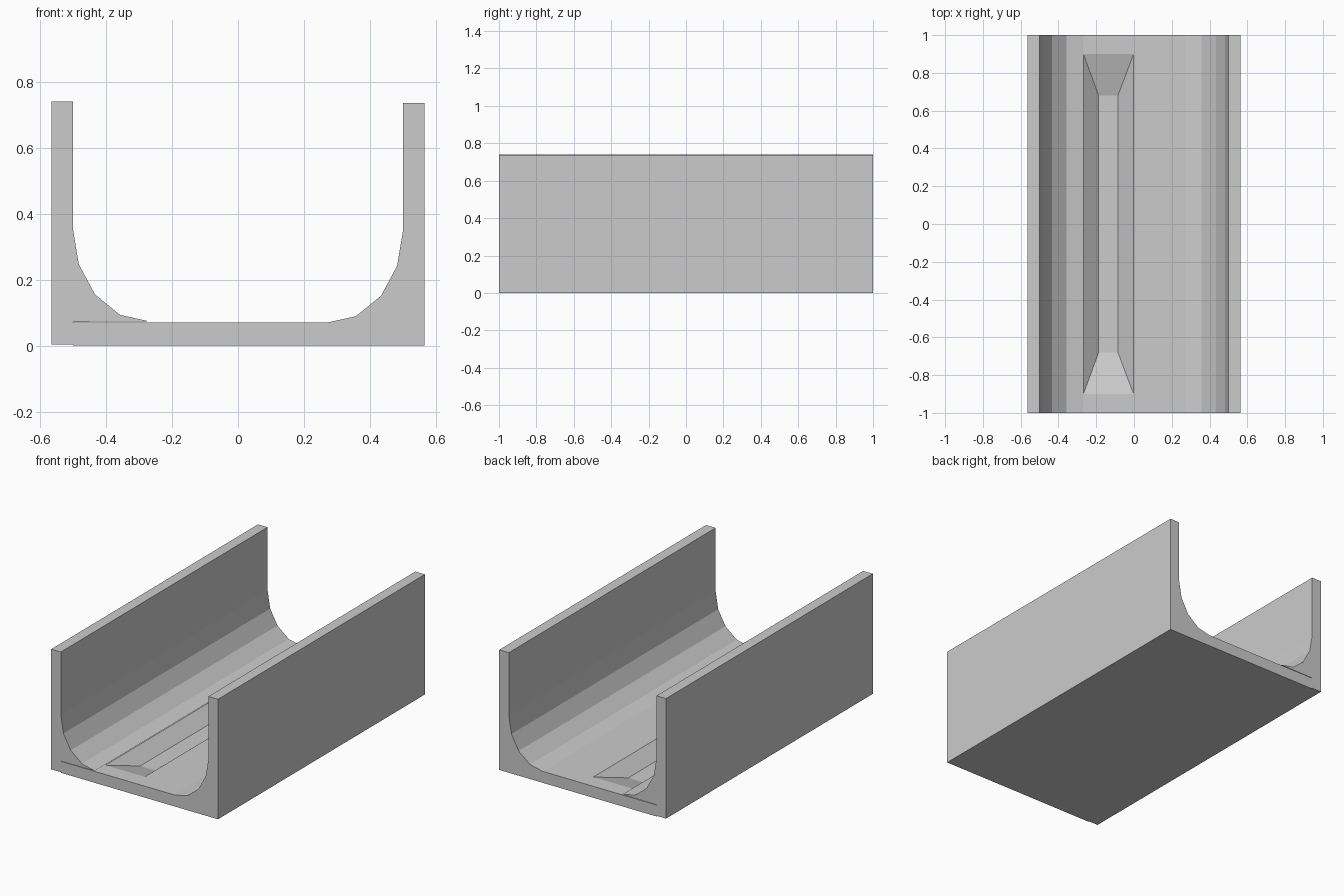
import bpy, bmesh

if "Cube" in bpy.data.objects:
    bpy.data.objects.remove(bpy.data.objects["Cube"])

HALF_LENGTH = 1.0


def make_object(name, bm):
    bmesh.ops.recalc_face_normals(bm, faces=bm.faces)
    mesh = bpy.data.meshes.new(name)
    bm.to_mesh(mesh)
    bm.free()
    obj = bpy.data.objects.new(name, mesh)
    bpy.context.collection.objects.link(obj)
    return obj


def loft(name, rings):
    """Solid skinned between equal-sized closed rings, capped at both ends."""
    bm = bmesh.new()
    loops = [[bm.verts.new(p) for p in ring] for ring in rings]
    n = len(rings[0])
    for a, b in zip(loops, loops[1:]):
        for i in range(n):
            j = (i + 1) % n
            bm.faces.new((a[i], a[j], b[j], b[i]))
    bm.faces.new(loops[0])
    bm.faces.new(loops[-1])
    return make_object(name, bm)


def extrude_along_y(name, profile):
    return loft(name, [[(x, y, z) for x, z in profile]
                       for y in (-HALF_LENGTH, HALF_LENGTH)])


# Inner side of a wall: top edge down through the faceted cove to the floor
inner = [(0.5, 0.735), (0.5, 0.35), (0.482, 0.242), (0.433, 0.151),
         (0.357, 0.089), (0.27, 0.07)]

# Floor slab with the right wall
floor = extrude_along_y("floor_and_right_wall",
                        [(-0.5, 0), (0.565, 0), (0.565, 0.735)] + inner + [(-0.5, 0.07)])

# Left wall, mirrored and seated slightly higher against the slab
LIFT = 0.004
extrude_along_y("left_wall",
                [(-0.565, LIFT), (-0.565, 0.735 + LIFT)]
                + [(-x, z + LIFT) for x, z in inner]
                + [(-0.5, 0.07 + LIFT / 2), (-0.5, LIFT)])


# Sloped drain trough cut into the floor
def rect(x0, x1, y, z):
    return [(x0, -y, z), (x1, -y, z), (x1, y, z), (x0, y, z)]


cutter = loft("trough_cutter", [rect(-0.187, -0.085, 0.68, 0.003),
                                rect(-0.268, -0.002, 0.9, 0.07),
                                rect(-0.268, -0.002, 0.9, 0.2)])
cutter.hide_render = True
cutter.hide_set(True)
cut = floor.modifiers.new("trough", 'BOOLEAN')
cut.operation = 'DIFFERENCE'
cut.solver = 'EXACT'
cut.object = cutter
